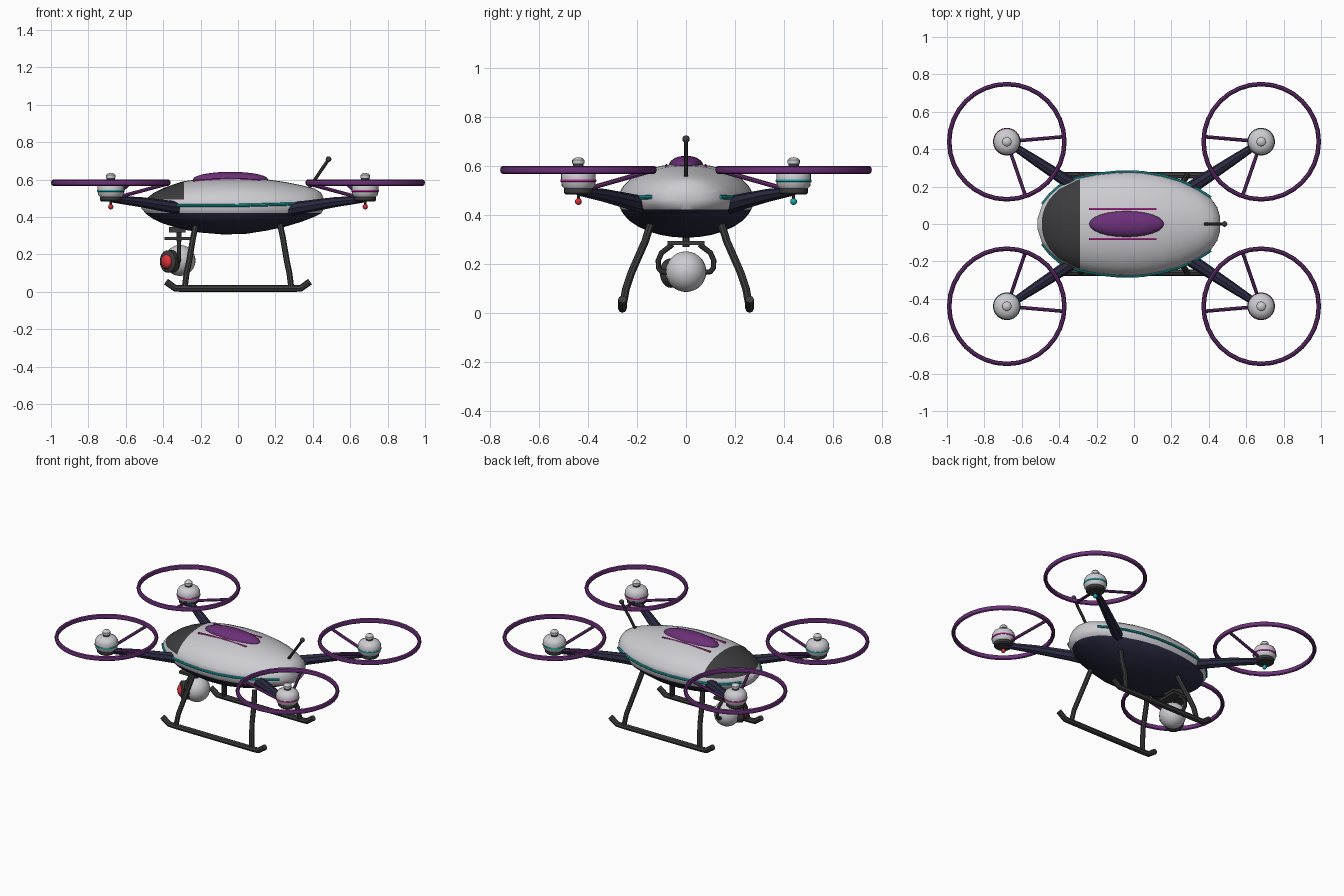
import bpy, bmesh, math
from mathutils import Vector

if "Cube" in bpy.data.objects:
    bpy.data.objects.remove(bpy.data.objects["Cube"])


def mat(name, *rgb):
    m = bpy.data.materials.new(name)
    m.diffuse_color = (*rgb, 1)
    m.use_nodes = True
    m.node_tree.nodes["Principled BSDF"].inputs["Base Color"].default_value = m.diffuse_color
    return m


WHITE = mat("light grey", .60, .60, .64)
NAVY = mat("navy", .024, .024, .055)
CHAR = mat("charcoal", .045, .045, .048)
PURPLE = mat("purple", .15, .03, .19)
TEAL = mat("teal", .01, .38, .40)
MAGENTA = mat("magenta", .50, .025, .30)
RED = mat("red", .70, .03, .04)


def smooth(ob, angle=40):
    bpy.ops.object.select_all(action='DESELECT')
    ob.select_set(True)
    bpy.context.view_layer.objects.active = ob
    bpy.ops.object.shade_smooth_by_angle(angle=math.radians(angle))
    return ob


def finish(name, bm, *mats):
    bmesh.ops.recalc_face_normals(bm, faces=bm.faces)
    me = bpy.data.meshes.new(name)
    bm.to_mesh(me)
    bm.free()
    ob = bpy.data.objects.new(name, me)
    bpy.context.collection.objects.link(ob)
    for m in mats:
        me.materials.append(m)
    return smooth(ob)


def tube(name, pts, radius, m, taper=None):
    """Round bar along a path, optionally tapered per point."""
    cu = bpy.data.curves.new(name, 'CURVE')
    cu.dimensions = '3D'
    cu.bevel_depth = radius
    cu.bevel_resolution = 2
    cu.use_fill_caps = True
    sp = cu.splines.new('POLY')
    sp.points.add(len(pts) - 1)
    for i, p in enumerate(pts):
        sp.points[i].co = (*p, 1)
        sp.points[i].radius = taper[i] if taper else 1
    ob = bpy.data.objects.new(name, cu)
    bpy.context.collection.objects.link(ob)
    bpy.ops.object.select_all(action='DESELECT')
    ob.select_set(True)
    bpy.context.view_layer.objects.active = ob
    bpy.ops.object.convert(target='MESH')
    ob = bpy.context.object
    ob.data.materials.clear()
    ob.data.materials.append(m)
    return smooth(ob)


def lathe(name, profile, centre, m, axis=(0, 0, 1), n=24, stretch=1):
    """Revolve (radius, height) points; zero radius closes an end."""
    bm = bmesh.new()
    rot = Vector((0, 0, 1)).rotation_difference(Vector(axis)).to_matrix()
    rings = []
    for r, z in profile:
        count = n if r > 0 else 1
        rings.append([bm.verts.new(rot @ Vector((
            r * math.cos(math.tau * i / n), r * math.sin(math.tau * i / n), z * stretch))
            + Vector(centre)) for i in range(count)])
    for a, b in zip(rings, rings[1:]):
        for i in range(n):
            q = [a[i % len(a)], a[(i + 1) % len(a)], b[(i + 1) % len(b)], b[i % len(b)]]
            bm.faces.new(list(dict.fromkeys(q)))
    return finish(name, bm, m)


def ball(name, centre, size, m):
    bm = bmesh.new()
    bmesh.ops.create_uvsphere(bm, u_segments=24, v_segments=14, radius=1)
    bmesh.ops.scale(bm, vec=size, verts=bm.verts)
    bmesh.ops.translate(bm, vec=centre, verts=bm.verts)
    return finish(name, bm, m)


def box(name, centre, size, m):
    bm = bmesh.new()
    bmesh.ops.create_cube(bm, size=1)
    bmesh.ops.scale(bm, vec=size, verts=bm.verts)
    bmesh.ops.translate(bm, vec=centre, verts=bm.verts)
    return finish(name, bm, m)


def ring(name, centre, radius, rx, rz, m, n=32):
    """Torus with an elliptical section."""
    prof = [(radius + rx * math.cos(math.tau * i / 8), rz * math.sin(math.tau * i / 8))
            for i in range(9)]
    ob = lathe(name, prof, centre, m, n=n)
    bm = bmesh.new()
    bm.from_mesh(ob.data)
    bmesh.ops.remove_doubles(bm, verts=bm.verts, dist=1e-5)
    bmesh.ops.recalc_face_normals(bm, faces=bm.faces)
    bm.to_mesh(ob.data)
    bm.free()
    return ob


# Fuselage: lofted sections (x, half width, top, bottom)
WAIST = .462
stations = [(-.515, .03, .475, .445), (-.49, .105, .498, .415), (-.45, .155, .53, .388),
            (-.40, .20, .555, .365), (-.30, .245, .59, .335), (-.20, .265, .604, .317),
            (-.08, .277, .611, .307), (.04, .275, .61, .31), (.15, .257, .602, .327),
            (.25, .228, .588, .348), (.34, .185, .57, .375), (.41, .14, .552, .402),
            (.445, .09, .53, .42), (.46, .04, .495, .445)]
bm = bmesh.new()
N = 32
loops = []
for x, w, top, bot in stations:
    loop = []
    for i in range(N):
        a = math.tau * i / N
        s = math.sin(a)
        h = top - WAIST if s > 0 else WAIST - bot
        loop.append(bm.verts.new((x, w * math.cos(a), WAIST + h * s)))
    loops.append(loop)
for a, b in zip(loops, loops[1:]):
    for i in range(N):
        bm.faces.new((a[i], a[(i + 1) % N], b[(i + 1) % N], b[i]))
bm.faces.new(loops[0])
bm.faces.new(loops[-1])
# colour seams: belly line, front panel edges
for co, no in (((0, 0, .422), (0, 0, 1)), ((0, 0, .495), (0, 0, 1)), ((-.29, 0, 0), (1, 0, 0))):
    bmesh.ops.bisect_plane(bm, geom=bm.verts[:] + bm.edges[:] + bm.faces[:],
                           plane_co=co, plane_no=no)
for f in bm.faces:
    c = f.calc_center_median()
    f.material_index = 1 if c.z < .422 else 2 if c.x < -.29 and c.z > .495 else 0
finish("fuselage", bm, WHITE, NAVY, CHAR)

# Roof dome with side rails
ball("roof_dome", (-.04, 0, .602), (.20, .07, .04), PURPLE)
for s in (-1, 1):
    tube("roof_rail", [(-.24, s * .08, .595), (-.06, s * .08, .602), (.12, s * .08, .597)],
         .006, MAGENTA)
    # Waist trim line
    tube("waist_trim", [(x, s * (w + .001), WAIST + .012 * max(0, x) / .44)
                        for x, w, _, _ in stations[1:-2]], .0085, TEAL)

# Antenna
tube("antenna", [(.37, 0, .54), (.482, 0, .705)], .009, CHAR)
ball("antenna_tip", (.484, 0, .71), (.015,) * 3, CHAR)

# Four arms with motors and rotor guards
for sx in (-1, 1):
    for sy in (-1, 1):
        cx, cy = sx * .68, sy * .44
        c = (cx, cy, 0)
        accent = TEAL if sx * sy > 0 else MAGENTA
        tube("arm", [(sx * .26, sy * .165, .435), (sx * .33, sy * .21, .45),
                     (sx * .52, sy * .335, .48), (sx * .68, sy * .44, .497)],
             .036, NAVY, (1, .95, .75, .5))
        lathe("motor_base", [(0, .483), (.05, .483), (.058, .49), (.058, .51), (0, .51)], c, CHAR)
        lathe("motor_bell", [(0, .505), (.055, .505), (.068, .518), (.071, .54), (.071, .565),
                             (.06, .585), (.038, .597), (0, .60)], c, WHITE)
        ring("motor_band", (cx, cy, .54), .069, .005, .006, accent, 24)
        lathe("motor_shaft", [(0, .59), (.022, .59), (.022, .612), (0, .612)], c, CHAR, n=16)
        lathe("motor_cap", [(0, .61), (.025, .61), (.025, .624), (.017, .633), (0, .636)],
              c, WHITE, n=16)
        lathe("light_stem", [(0, .458), (.006, .458), (.006, .49), (0, .49)], c, CHAR, n=8)
        ball("signal_light", (cx, cy, .455), (.014,) * 3, RED if sy < 0 else TEAL)
        ring("rotor_guard", (cx, cy, .584), .308, .012, .017, PURPLE)
        for off in (-38, 38):
            a = math.radians(33 + off)
            dx, dy = -sx * math.cos(a), -sy * math.sin(a)
            tube("guard_strut", [(cx + .045 * dx, cy + .045 * dy, .508),
                                 (cx + .305 * dx, cy + .305 * dy, .578)], .0095, PURPLE)

# Landing gear
for s in (-1, 1):
    y = s * .26
    tube("skid", [(-.385, y, .055), (-.335, y, .019), (-.30, y, .018),
                  (.30, y, .018), (.335, y, .019), (.385, y, .055)], .018, CHAR)
    for d in (-1, 1):
        tube("landing_leg", [(d * .225, s * .145, .36), (d * .24, s * .168, .29),
                             (d * .262, s * .225, .16), (d * .275, s * .245, .10),
                             (d * .285, y, .02)], .016, CHAR)

# Camera gimbal
box("gimbal_mount", (-.325, 0, .333), (.09, .09, .03), CHAR)
tube("gimbal_post", [(-.315, 0, .35), (-.315, 0, .27)], .014, CHAR)
box("gimbal_plate", (-.325, 0, .285), (.135, .15, .016), CHAR)
for s in (-1, 1):
    tube("gimbal_fork", [(-.315, s * y, z) for y, z in
         ((.055, .28), (.07, .268), (.10, .245), (.113, .215), (.113, .185), (.10, .168), (.07, .165))],
         .011, CHAR)
ball("camera_ball", (-.31, 0, .168), (.083,) * 3, WHITE)
aim = Vector((-.72, -.69, -.03)).normalized()
centre = Vector((-.31, 0, .165))
lathe("lens_barrel", [(0, .04), (.055, .04), (.06, .05), (.06, .092), (.05, .10), (0, .10)],
      centre, CHAR, aim)
lathe("lens_glass", [(0, .09), (.038, .09), (.038, .103), (.03, .113), (.016, .119), (0, .121)],
      centre, RED, aim)
